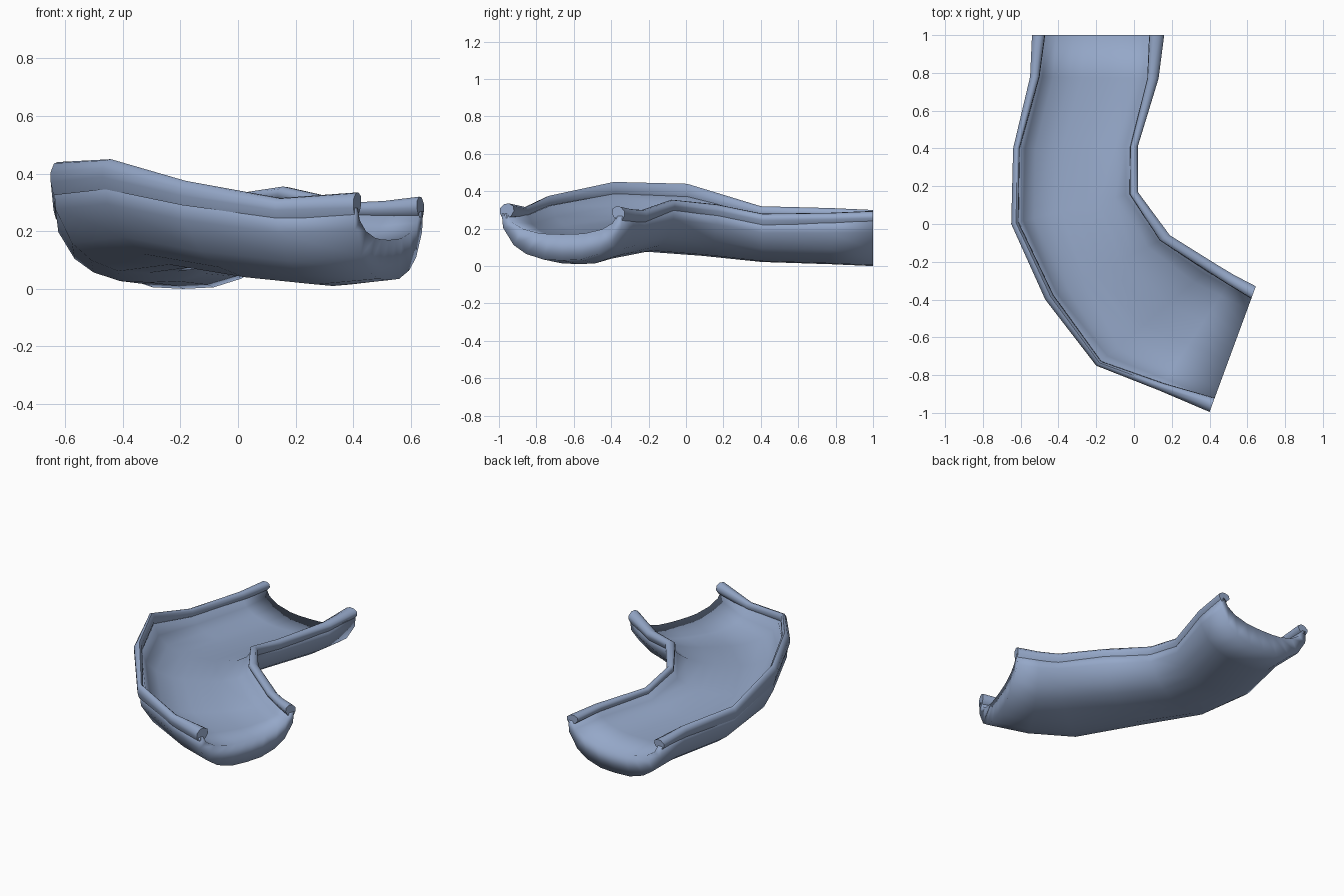
import bpy, bmesh, math
from mathutils import Vector

cube = bpy.data.objects.get("Cube")
if cube:
    bpy.data.objects.remove(cube)

blue = bpy.data.materials.new("slate blue")
blue.use_nodes = True
color = (0.30, 0.39, 0.58, 1)
blue.diffuse_color = color
blue.node_tree.nodes["Principled BSDF"].inputs["Base Color"].default_value = color

# Stations along the chute: outer rim, inner rim, underside height
outer_rim = [(-.54, 1, .30), (-.55, .78, .31), (-.64, .4, .32), (-.65, 0, .44),
             (-.47, -.4, .45), (-.2, -.75, .375), (.13, -.88, .315), (.4, -.995, .335)]
inner_rim = [(.16, 1, .295), (.13, .77, .285), (.02, .41, .28), (.02, .17, .33),
             (.19, -.06, .355), (.43, -.21, .3), (.53, -.27, .305), (.645, -.33, .32)]
underside = [0, .01, .022, .055, .078, .035, .01, .03]
outer_width = [.07, .05, .035, .04, .05, .035, .045, .08]
inner_width = [.08, .06, .04, .045, .06, .06, .06, .07]
outer_height = [.065, .07, .08, .115, .105, .085, .07, .09]
inner_height = [.065, .06, .06, .06, .06, .065, .07, .085]
FLOOR = .14

# Half sections: (fraction across, fraction of the wall height)
shell_half = [(.015, 1), (.025, .7), (.11, .33), (.21, .14), (.35, .02), (.5, 0)]
trough_half = [(.06, 1), (.095, .6), (.18, .27), (.31, .06), (.4, .01), (.5, 0)]


def mirrored(half):
    return half + [(1 - u, f) for u, f in reversed(half[:-1])]


def loft(name, loops, cap_pairs, angle):
    bm = bmesh.new()
    rings = [[bm.verts.new(p) for p in loop] for loop in loops]
    n = len(rings[0])
    for a, b in zip(rings, rings[1:]):
        for i in range(n):
            j = (i + 1) % n
            bm.faces.new((a[i], a[j], b[j], b[i]))
    for ring in (rings[0], rings[-1]):
        if cap_pairs:
            for i in range(n // 2 - 1):
                bm.faces.new((ring[i], ring[i + 1], ring[n - 2 - i], ring[n - 1 - i]))
        else:
            bm.faces.new(ring)
    bmesh.ops.recalc_face_normals(bm, faces=bm.faces)
    mesh = bpy.data.meshes.new(name)
    bm.to_mesh(mesh)
    bm.free()
    mesh.materials.append(blue)
    obj = bpy.data.objects.new(name, mesh)
    bpy.context.collection.objects.link(obj)
    bpy.ops.object.select_all(action='DESELECT')
    obj.select_set(True)
    bpy.context.view_layer.objects.active = obj
    bpy.ops.object.shade_smooth_by_angle(angle=math.radians(angle))


# Thick trough with a rounded, flat-bottomed underside
def section(i, profile, lift):
    a, b = Vector(outer_rim[i]), Vector(inner_rim[i])
    a.z -= outer_height[i] * .6
    b.z -= inner_height[i] * .6
    base = underside[i] + lift
    points = []
    for u, f in profile:
        p = a.lerp(b, u)
        top = a.z if u < .5 else b.z
        points.append((p.x, p.y, base + f * (top - base)))
    return points


loft("chute_body", [section(i, mirrored(shell_half), 0)
                    + section(i, mirrored(trough_half), FLOOR)[::-1]
                    for i in range(len(underside))], True, 100)

# Rails: (fraction inward, fraction down), undercut on the outside
rail_profile = [(0, .3), (.3, .04), (.65, 0), (.95, .15), (1, .45),
                (.8, .75), (.25, 1), (0, .6)]


def rail(name, rim, other, widths, heights):
    loops = []
    for p, q, w, h in zip(rim, other, widths, heights):
        p = Vector(p)
        inward = Vector(q) - p
        inward.z = 0
        inward.normalize()
        loops.append([p + inward * w * s - Vector((0, 0, h * d))
                      for s, d in rail_profile])
    loft(name, loops, False, 60)


rail("outer_rail", outer_rim, inner_rim, outer_width, outer_height)
rail("inner_rail", inner_rim, outer_rim, inner_width, inner_height)
